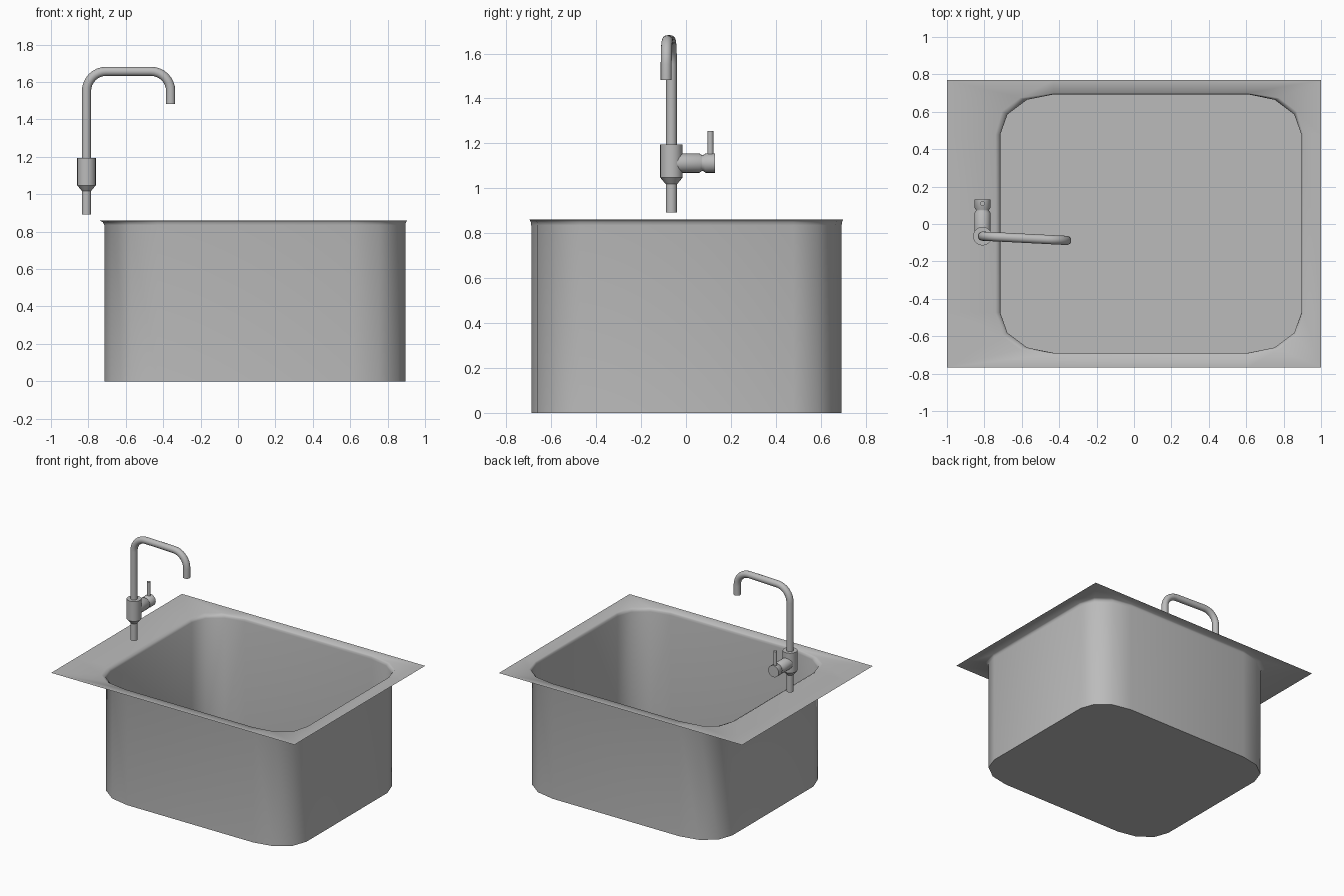
import bpy, bmesh, math
from mathutils import Vector

if "Cube" in bpy.data.objects:
    bpy.data.objects.remove(bpy.data.objects["Cube"])

steel = bpy.data.materials.new("brushed_steel")
steel.diffuse_color = (0.5, 0.5, 0.5, 1)
steel.use_nodes = True
steel.node_tree.nodes["Principled BSDF"].inputs["Base Color"].default_value = steel.diffuse_color


def make_object(name, bm, angle=35):
    mesh = bpy.data.meshes.new(name)
    bm.to_mesh(mesh)
    bm.free()
    obj = bpy.data.objects.new(name, mesh)
    bpy.context.collection.objects.link(obj)
    mesh.materials.append(steel)
    bpy.ops.object.select_all(action='DESELECT')
    obj.select_set(True)
    bpy.context.view_layer.objects.active = obj
    bpy.ops.object.shade_smooth_by_angle(angle=math.radians(angle))
    return obj


def bridge(bm, a, b):
    n = len(a)
    for i in range(n):
        j = (i + 1) % n
        bm.faces.new((a[i], a[j], b[j], b[i]))


def tube(name, centres, radii, tangents, side, sides=20):
    """Closed round tube through centres; side is a fixed vector across the path."""
    bm = bmesh.new()
    rings = []
    for c, r, t in zip(centres, radii, tangents):
        up = t.cross(side).normalized()
        rings.append([bm.verts.new(c + r * (math.cos(a) * side + math.sin(a) * up))
                      for a in (2 * math.pi * i / sides for i in range(sides))])
    for a, b in zip(rings, rings[1:]):
        bridge(bm, a, b)
    bm.faces.new(rings[0])
    bm.faces.new(rings[-1])
    bmesh.ops.recalc_face_normals(bm, faces=bm.faces)
    return make_object(name, bm)


def turned(name, origin, axis, profile, sides=20):
    """Turned part from (distance along axis, radius) pairs."""
    axis = Vector(axis)
    return tube(name, [Vector(origin) + axis * d for d, r in profile],
                [r for d, r in profile], [axis] * len(profile), Vector((1, 0, 0)), sides)


# Sink: one sheet with floor, walls, flared rim and rectangular flange
CX, CY, HX, HY, RX, RY, TOP = 0.09, 0.002, 0.805, 0.691, 0.285, 0.215, 0.86
X0, X1, Y0, Y1 = -1.0, 1.0, -0.766, 0.77
inner, outer = [], []
for sx, sy, start in ((1, 1, 0), (-1, 1, 90), (-1, -1, 180), (1, -1, 270)):
    corner = Vector((X1 if sx > 0 else X0, Y1 if sy > 0 else Y0))
    for k in range(4):
        a = math.radians(start + 30 * k)
        p = Vector((CX + sx * (HX - RX) + RX * math.cos(a),
                    CY + sy * (HY - RY) + RY * math.sin(a)))
        q = corner.copy()
        if abs(math.sin(a)) < 0.01:
            q.y = p.y
        elif abs(math.cos(a)) < 0.01:
            q.x = p.x
        inner.append(p)
        outer.append(q)

bm = bmesh.new()
rings = []
for blend, z in ((0, 0), (0, 0.835), (0.025, 0.85), (0.09, TOP), (1, TOP)):
    rings.append([bm.verts.new((*p.lerp(q, blend), z)) for p, q in zip(inner, outer)])
bm.faces.new(rings[0])
for a, b in zip(rings, rings[1:]):
    bridge(bm, b, a)
bmesh.ops.remove_doubles(bm, verts=bm.verts, dist=0.0005)
make_object("sink_basin", bm, 60)

# Tap body: stem, cone and wider cylinder
FX, FY = -0.81, -0.065
turned("tap_body", (FX, FY, 0), (0, 0, 1),
       [(0.892, 0.025), (1.018, 0.025), (1.048, 0.05), (1.195, 0.05)])

# Spout: swept pipe with two quarter bends
END = Vector((-0.36, -0.088, 0))
base = Vector((FX, FY, 0))
reach = (END - base).length
h = (END - base).normalized()
Z = Vector((0, 0, 1))
R, ZT = 0.105, 1.657
pts, tans = [base + Z * 1.18], [Z.copy()]
for k in range(9):
    a = math.radians(90 * k / 8)
    pts.append(base + h * (R - R * math.cos(a)) + Z * (ZT - R + R * math.sin(a)))
    tans.append(Z * math.cos(a) + h * math.sin(a))
for k in range(9):
    a = math.radians(90 * k / 8)
    pts.append(base + h * (reach - R + R * math.sin(a)) + Z * (ZT - R + R * math.cos(a)))
    tans.append(h * math.cos(a) - Z * math.sin(a))
pts.append(END + Z * 1.482)
tans.append(-Z)
tube("spout", pts, [0.0245] * len(pts), tans, h.cross(Z).normalized())

# Mixer handle: side barrel with a groove, and an upright lever
turned("mixer_barrel", (FX, 0, 1.112), (0, 1, 0),
       [(-0.05, 0.043), (0.06, 0.043), (0.07, 0.036), (0.077, 0.036),
        (0.087, 0.043), (0.13, 0.043)])
turned("mixer_lever", (FX, 0.109, 0), (0, 0, 1), [(1.13, 0.013), (1.255, 0.013)], 12)
